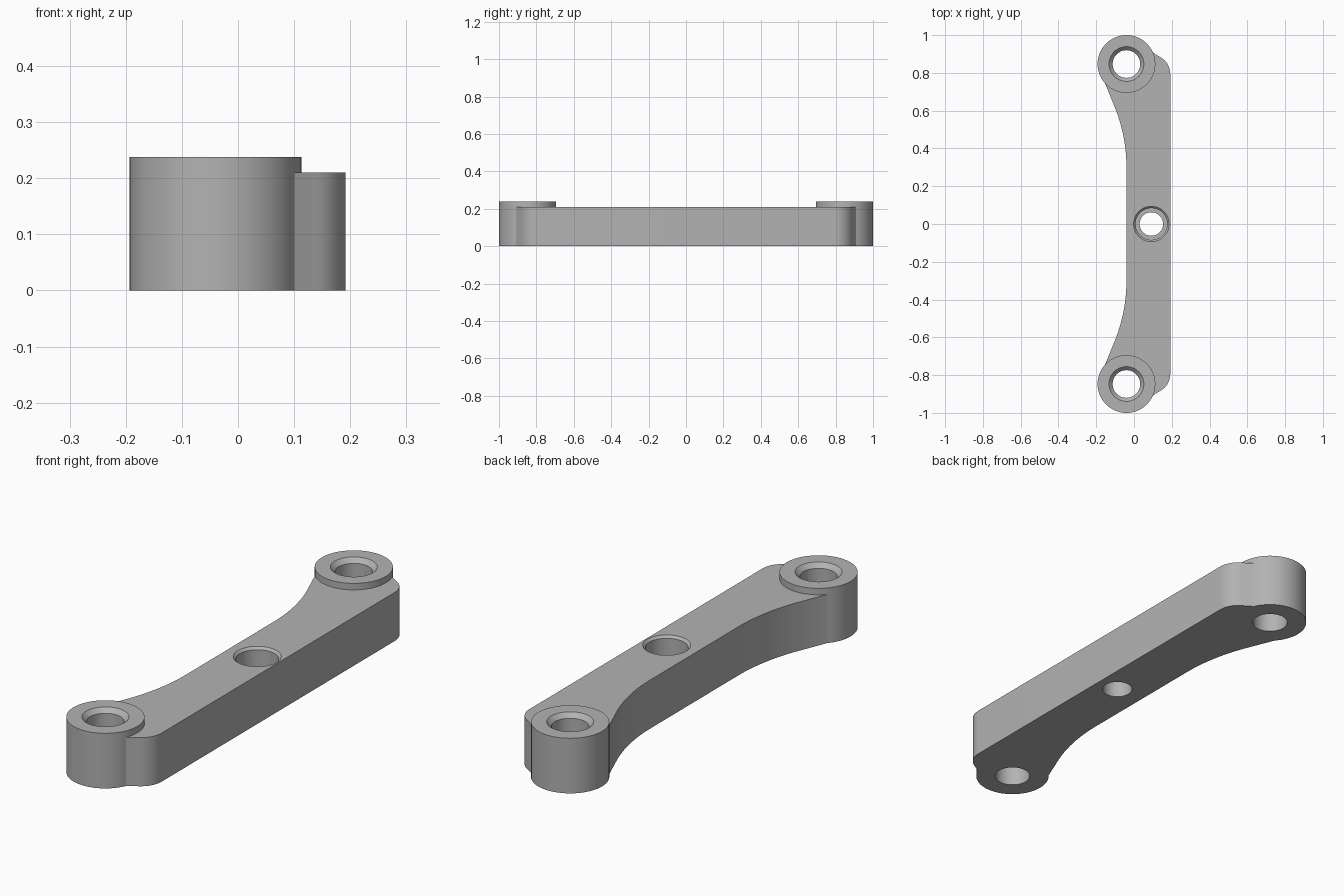
import bpy, bmesh, math

if "Cube" in bpy.data.objects:
    bpy.data.objects.remove(bpy.data.objects["Cube"])

BAR_H, BOSS_H = 0.21, 0.238
BOSS_X, BOSS_Y, BOSS_R = -0.04, 0.847, 0.153

steel = bpy.data.materials.new("plain grey")
steel.diffuse_color = (0.45, 0.45, 0.45, 1)
steel.use_nodes = True
steel.node_tree.nodes["Principled BSDF"].inputs["Base Color"].default_value = steel.diffuse_color


def make_object(name, bm):
    bmesh.ops.recalc_face_normals(bm, faces=bm.faces)
    mesh = bpy.data.meshes.new(name)
    bm.to_mesh(mesh)
    bm.free()
    mesh.materials.append(steel)
    obj = bpy.data.objects.new(name, mesh)
    bpy.context.collection.objects.link(obj)
    return obj


def prism(name, outline, height):
    bm = bmesh.new()
    face = bm.faces.new([bm.verts.new((x, y, 0)) for x, y in outline])
    top = bmesh.ops.extrude_face_region(bm, geom=[face])["geom"]
    bmesh.ops.translate(bm, vec=(0, 0, height),
                        verts=[v for v in top if isinstance(v, bmesh.types.BMVert)])
    return make_object(name, bm)


def turned(name, x, y, profile, n=64):
    """Closed solid of revolution from (radius, z) pairs."""
    bm = bmesh.new()
    rings = [[bm.verts.new((x + r * math.cos(2 * math.pi * i / n),
                            y + r * math.sin(2 * math.pi * i / n), z))
              for i in range(n)] for r, z in profile]
    for a, b in zip(rings, rings[1:]):
        for i in range(n):
            j = (i + 1) % n
            bm.faces.new((a[i], a[j], b[j], b[i]))
    bm.faces.new(rings[0])
    bm.faces.new(rings[-1])
    return make_object(name, bm)


def arc(cx, cy, r, a0, a1, n):
    return [(cx + r * math.cos(math.radians(a0 + (a1 - a0) * i / n)),
             cy + r * math.sin(math.radians(a0 + (a1 - a0) * i / n)))
            for i in range(n + 1)]


# Bar outline: rounded outer corner, boss junction, then concave flank
half = arc(0.092, 0.795, 0.1, 0, 62, 12)
half += [(0.1, 0.908), (BOSS_X, BOSS_Y), (-0.156, 0.751)]
half += arc(-0.89, 0.30, 0.85, 23, 0, 16)
outline = half + [(x, -y) for x, y in reversed(half)]
arm = prism("mounting_arm", outline, BAR_H)

# End bosses
tools = []
for side in (-1, 1):
    boss = turned("end_boss", BOSS_X, side * BOSS_Y, [(BOSS_R, 0), (BOSS_R, BOSS_H)])
    tools.append((boss, 'UNION'))

# Chamfered through holes in the bosses
for side in (-1, 1):
    hole = turned("boss_hole_cutter", BOSS_X, side * BOSS_Y,
                  [(0.073, -0.05), (0.073, BOSS_H - 0.019),
                   (0.092, BOSS_H), (0.092, BOSS_H + 0.05)])
    tools.append((hole, 'DIFFERENCE'))

# Chamfered counterbore with a smaller through hole in the middle
middle = turned("middle_hole_cutter", 0.092, 0,
                [(0.062, -0.05), (0.062, 0.09), (0.084, 0.09),
                 (0.084, BAR_H - 0.01), (0.094, BAR_H), (0.094, BAR_H + 0.05)])
tools.append((middle, 'DIFFERENCE'))

bpy.context.view_layer.objects.active = arm
arm.select_set(True)
for tool, operation in tools:
    mod = arm.modifiers.new(tool.name, 'BOOLEAN')
    mod.operation, mod.solver, mod.object = operation, 'EXACT', tool
    bpy.ops.object.modifier_apply(modifier=mod.name)
    bpy.data.objects.remove(tool)

bpy.ops.object.shade_smooth_by_angle(angle=math.radians(25))
